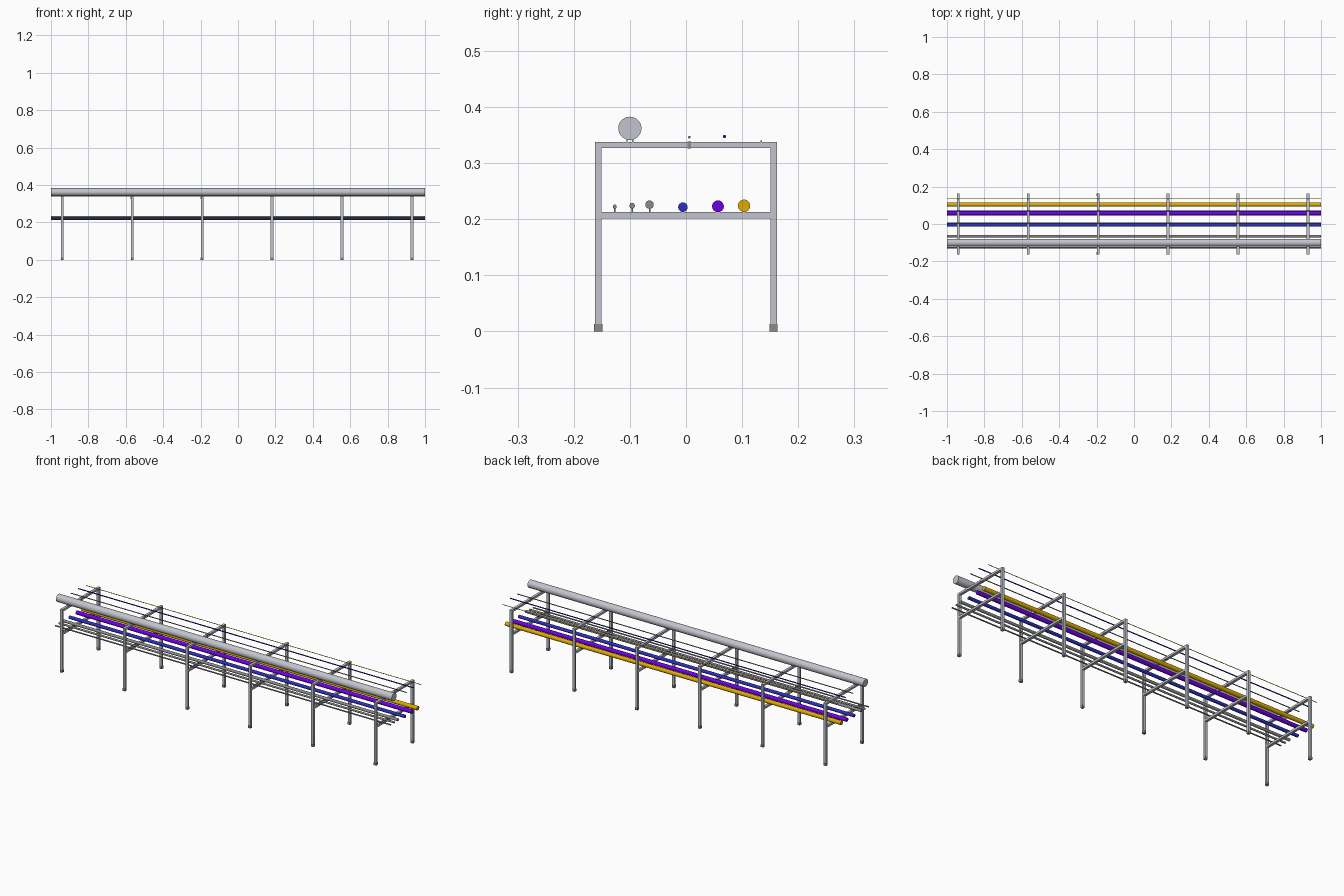
import bpy
import math

cube = bpy.data.objects.get("Cube")
if cube:
    bpy.data.objects.remove(cube, do_unlink=True)


def material(name, r, g, b):
    m = bpy.data.materials.new(name)
    m.use_nodes = True
    m.diffuse_color = (r, g, b, 1)
    m.node_tree.nodes["Principled BSDF"].inputs["Base Color"].default_value = (r, g, b, 1)
    return m


STEEL = material("light steel", 0.55, 0.56, 0.61)
GREY = material("mid grey", 0.26, 0.26, 0.26)
BLUE = material("blue", 0.028, 0.028, 0.53)
NAVY = material("navy", 0.012, 0.012, 0.42)
PURPLE = material("purple", 0.16, 0.0, 0.78)
YELLOW = material("amber", 0.74, 0.41, 0.0)


def box(name, x, y, z, mat):
    """Box spanning the given (low, high) ranges."""
    spans = (x, y, z)
    bpy.ops.mesh.primitive_cube_add(size=1, location=[(a + b) / 2 for a, b in spans])
    o = bpy.context.object
    o.name = name
    o.scale = [b - a for a, b in spans]
    bpy.ops.object.transform_apply(location=False, rotation=False, scale=True)
    o.data.materials.append(mat)


def pipe(name, y, z, radius, mat, sides=24):
    """Straight closed pipe running the full length."""
    bpy.ops.mesh.primitive_cylinder_add(vertices=sides, radius=radius, depth=2,
                                        location=(0, y, z), rotation=(0, math.pi / 2, 0))
    o = bpy.context.object
    o.name = name
    o.data.materials.append(mat)
    bpy.ops.object.shade_smooth_by_angle()


# Pipes on the lower tier, thin lines and main pipe on the upper tier
small_pipes = [(-0.127, 0.2225, 0.0035), (-0.096, 0.224, 0.005), (-0.065, 0.226, 0.0075)]
for i, (y, z, r) in enumerate(small_pipes):
    pipe(f"small_pipe_{i + 1}", y, z, r, GREY)
pipe("blue_pipe", -0.0055, 0.2215, 0.0085, BLUE)
pipe("purple_pipe", 0.057, 0.223, 0.0105, PURPLE)
pipe("amber_pipe", 0.1035, 0.224, 0.011, YELLOW)
pipe("main_pipe", -0.1, 0.362, 0.0207, STEEL, 48)
pipe("thin_grey_line", 0.006, 0.3463, 0.0024, GREY, 12)
pipe("thin_navy_line", 0.0685, 0.3473, 0.0028, NAVY, 12)
pipe("thin_amber_line", 0.134, 0.339, 0.0016, YELLOW, 12)

# Repeated support frames
HALF = 0.0058
WIDE = 0.007
for i in range(6):
    cx = -0.94 + i * 0.374
    tag = f"_{i + 1}"
    across = (cx - WIDE, cx + WIDE)
    for side, cy in (("front", -0.1565), ("back", 0.156)):
        box(side + "_post" + tag, across, (cy - HALF, cy + HALF), (0, 0.327), STEEL)
        box(side + "_foot" + tag, (cx - 0.0073, cx + 0.0073),
            (cy - 0.0073, cy + 0.0073), (0, 0.0135), GREY)
    box("top_beam" + tag, across, (-0.1623, 0.162), (0.327, 0.338), STEEL)
    box("lower_beam" + tag, across, (-0.151, 0.151), (0.2015, 0.213), STEEL)
    box("beam_clamp" + tag, (cx - 0.0075, cx + 0.0075), (0.0025, 0.009), (0.326, 0.3385), GREY)

    # Saddle under the main pipe and stems under the small pipes
    for dy in (-0.005, 0.005):
        box("saddle_leg" + tag, across, (-0.101 + dy, -0.099 + dy), (0.338, 0.3435), STEEL)
    for y, z, r in small_pipes:
        box("pipe_stem" + tag, (cx - 0.004, cx + 0.004), (y - 0.0013, y + 0.0013),
            (0.213, z - r / 2), GREY)
